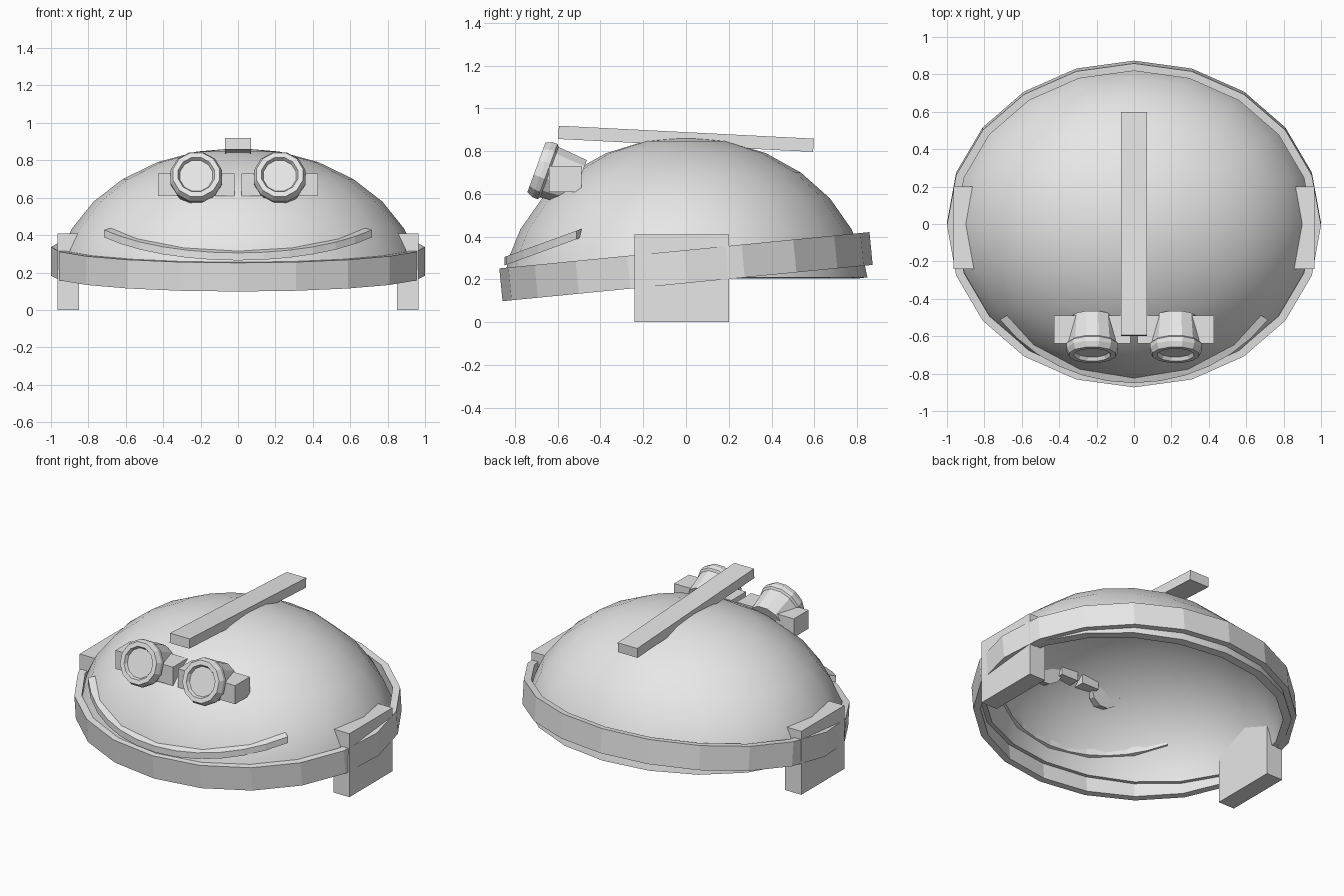
import bpy, bmesh, math
from mathutils import Matrix

if "Cube" in bpy.data.objects:
    bpy.data.objects.remove(bpy.data.objects["Cube"])

grey = bpy.data.materials.new("light_grey")
grey.diffuse_color = (0.8, 0.8, 0.8, 1)
grey.use_nodes = True
grey.node_tree.nodes["Principled BSDF"].inputs["Base Color"].default_value = grey.diffuse_color


def finish(name, bm, matrix=Matrix()):
    bmesh.ops.remove_doubles(bm, verts=bm.verts, dist=1e-5)
    bmesh.ops.recalc_face_normals(bm, faces=bm.faces)
    bm.transform(matrix)
    mesh = bpy.data.meshes.new(name)
    bm.to_mesh(mesh)
    bm.free()
    mesh.materials.append(grey)
    obj = bpy.data.objects.new(name, mesh)
    bpy.context.collection.objects.link(obj)
    return obj


def box(name, lo, hi, matrix=Matrix()):
    bm = bmesh.new()
    bmesh.ops.create_cube(bm, size=1)
    bm.transform(Matrix.Translation([(a + b) / 2 for a, b in zip(lo, hi)])
                 @ Matrix.Diagonal([abs(b - a) for a, b in zip(lo, hi)] + [1]))
    return finish(name, bm, matrix)


def lathe(name, profile, segs, matrix=Matrix(), loop=False, phase=0.0):
    """Sweep (rx, ry, z) points round the z axis."""
    bm = bmesh.new()
    rings = []
    for i in range(segs):
        a = math.tau * i / segs + phase
        rings.append([bm.verts.new((rx * math.cos(a), ry * math.sin(a), z))
                      for rx, ry, z in profile])
    n = len(profile)
    for i in range(segs):
        p, q = rings[i], rings[(i + 1) % segs]
        for j in range(n if loop else n - 1):
            k = (j + 1) % n
            pole_j, pole_k = profile[j][0] == 0, profile[k][0] == 0
            if pole_j and pole_k:
                continue
            if pole_j:
                bm.faces.new((p[j], p[k], q[k]))
            elif pole_k:
                bm.faces.new((p[j], p[k], q[j]))
            else:
                bm.faces.new((p[j], p[k], q[k], q[j]))
    return finish(name, bm, matrix)


# domed shell: outer and inner ellipsoid skins joined at the rim
angles = [0, 13, 26, 39, 52, 65, 76, 83]
def skin(t):
    out = []
    for d in angles:
        s, c = math.sin(math.radians(d)), math.cos(math.radians(d))
        out.append(((0.98 - t) * s, (0.855 - t) * s, 0.119 + (0.747 - t) * c))
    return out
shell = lathe("dome_shell", skin(0) + skin(0.05)[::-1], 20)
bpy.context.view_layer.objects.active = shell
shell.select_set(True)
bpy.ops.object.shade_smooth_by_angle(angle=math.radians(40))
shell.select_set(False)

# tilted brim band
tilt = Matrix.Translation((0, 0, 0.26)) @ Matrix.Rotation(math.radians(5.6), 4, 'X')
lathe("brim_band", [(1, .87, -.077), (1, .87, .077), (.955, .83, .077), (.955, .83, -.077)],
      20, tilt, loop=True)

# crest bar along the top
box("crest_bar", (-.07, -.597, -.031), (.07, .597, .031),
    Matrix.Translation((0, 0, .858)) @ Matrix.Rotation(math.radians(-2.9), 4, 'X'))

# curved ridge across the front, a thin shelf through the shell
bm = bmesh.new()
rows = []
for i in range(-6, 7):
    a = math.radians(9 * i)
    row = []
    for k, dz in ((1, -.02), (1, .02), (.89, .02), (.89, -.02)):
        x, y = .885 * k * math.sin(a), -.03 - .82 * k * math.cos(a)
        row.append(bm.verts.new((x, y, .285 + .365 * (y + .85) + dz)))
    rows.append(row)
for p, q in zip(rows, rows[1:]):
    for j in range(4):
        k = (j + 1) % 4
        bm.faces.new((p[j], p[k], q[k], q[j]))
bm.faces.new(rows[0])
bm.faces.new(rows[-1])
finish("front_ridge", bm)

# mirrored parts: ear flaps, goggle tubes and their side lugs
goggle = [(0, -.02), (.09, -.02), (.1, 0), (.128, 0), (.142, -.03), (.142, -.055),
          (.13, -.065), (.117, -.21), (0, -.21)]
for side, s in (("left", -1), ("right", 1)):
    box(side + "_ear_flap", (s * .85, -.24, 0), (s * .965, .2, .41))
    lathe(side + "_goggle", [(r, r, z) for r, z in goggle], 12,
          Matrix.Translation((s * .223, -.70, .724)) @ Matrix.Rotation(math.radians(70), 4, 'X'),
          phase=math.radians(15))
    box(side + "_outer_lug", (s * .3, -.64, .61), (s * .428, -.49, .73))
    box(side + "_inner_lug", (s * .018, -.64, .61), (s * .14, -.49, .73))
